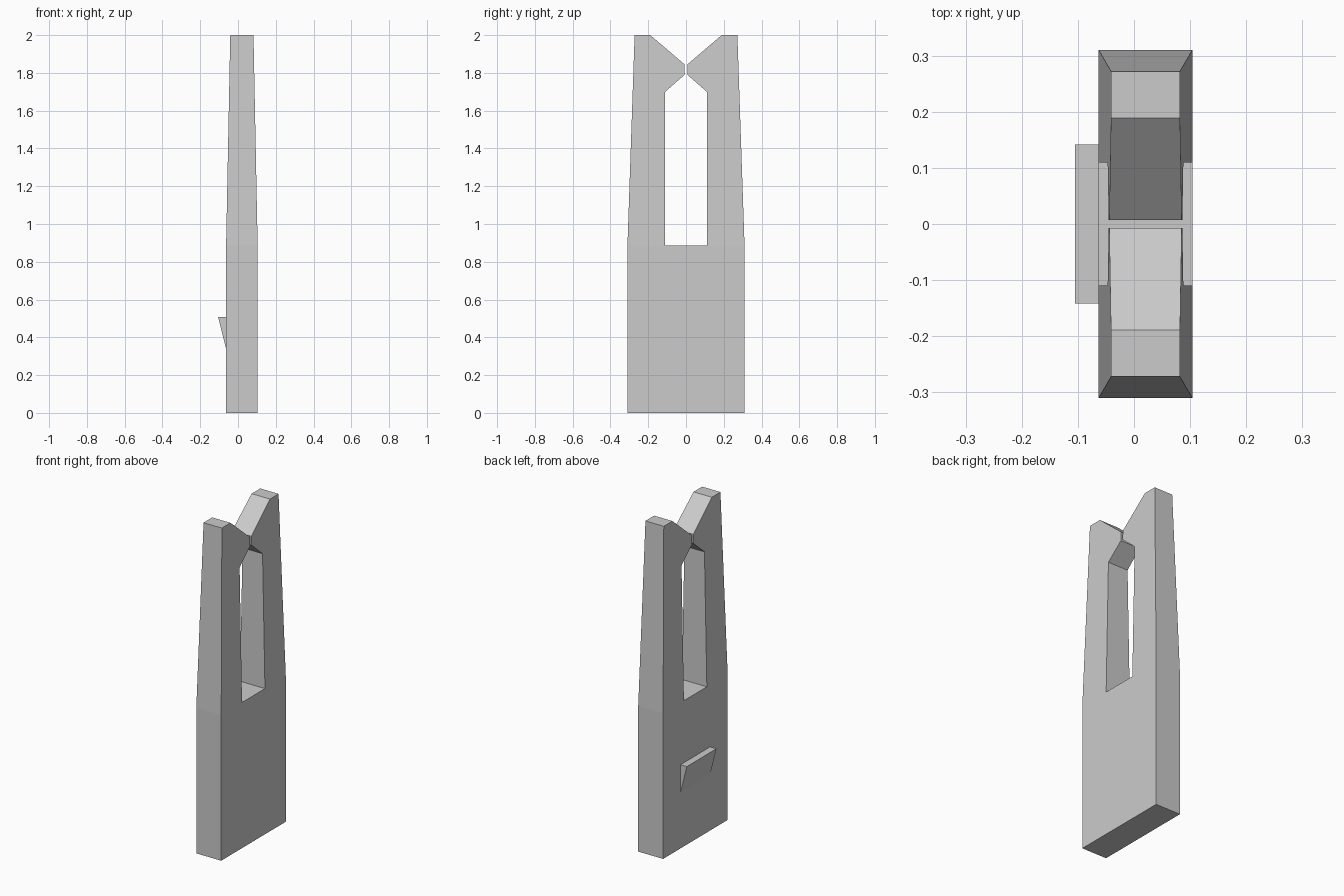
import bpy, bmesh

if "Cube" in bpy.data.objects:
    bpy.data.objects.remove(bpy.data.objects["Cube"])

grey = bpy.data.materials.new("grey")
grey.diffuse_color = (0.6, 0.6, 0.6, 1)
grey.use_nodes = True
grey.node_tree.nodes["Principled BSDF"].inputs["Base Color"].default_value = grey.diffuse_color


def make_object(name, bm):
    bmesh.ops.recalc_face_normals(bm, faces=bm.faces)
    mesh = bpy.data.meshes.new(name)
    bm.to_mesh(mesh)
    bm.free()
    mesh.materials.append(grey)
    obj = bpy.data.objects.new(name, mesh)
    bpy.context.collection.objects.link(obj)


# Forked plate: outline in (y, z), thinning in x above the shoulder
SHOULDER = 0.885
prong = [(0.11, SHOULDER), (0.31, SHOULDER), (0.272, 2.0), (0.189, 2.0),
         (0.0075, 1.845), (0.0075, 1.79), (0.11, 1.70)]
mirrored = [(-y, z) for y, z in prong]
base = [(-0.31, 0), (0.31, 0), prong[1], prong[0], mirrored[0], mirrored[1]]


def x_at(z, side):
    t = max(0, (z - SHOULDER) / (2 - SHOULDER))
    return 0.0205 + side * (0.0835 - 0.022 * t)


bm = bmesh.new()
cache = {}


def vert(p, side):
    if (p, side) not in cache:
        cache[p, side] = bm.verts.new((x_at(p[1], side), *p))
    return cache[p, side]


for side in (-1, 1):
    for poly in (base, prong, mirrored):
        bm.faces.new([vert(p, side) for p in poly])

# Rim faces around the whole outline
outline = [base[0], base[1]] + prong[1:] + [prong[0]] + [mirrored[0]] + mirrored[:0:-1]
for a, b in zip(outline, outline[1:] + outline[:1]):
    bm.faces.new([vert(a, -1), vert(b, -1), vert(b, 1), vert(a, 1)])
make_object("forked_plate", bm)

# Wedge-shaped ledge on the left face
bm = bmesh.new()
section = [(-0.063, 0.34), (-0.063, 0.508), (-0.105, 0.508)]
ends = [[bm.verts.new((x, y, z)) for x, z in section] for y in (-0.142, 0.142)]
for end in ends:
    bm.faces.new(end)
for i in range(3):
    j = (i + 1) % 3
    bm.faces.new([ends[0][i], ends[0][j], ends[1][j], ends[1][i]])
make_object("wedge_ledge", bm)
